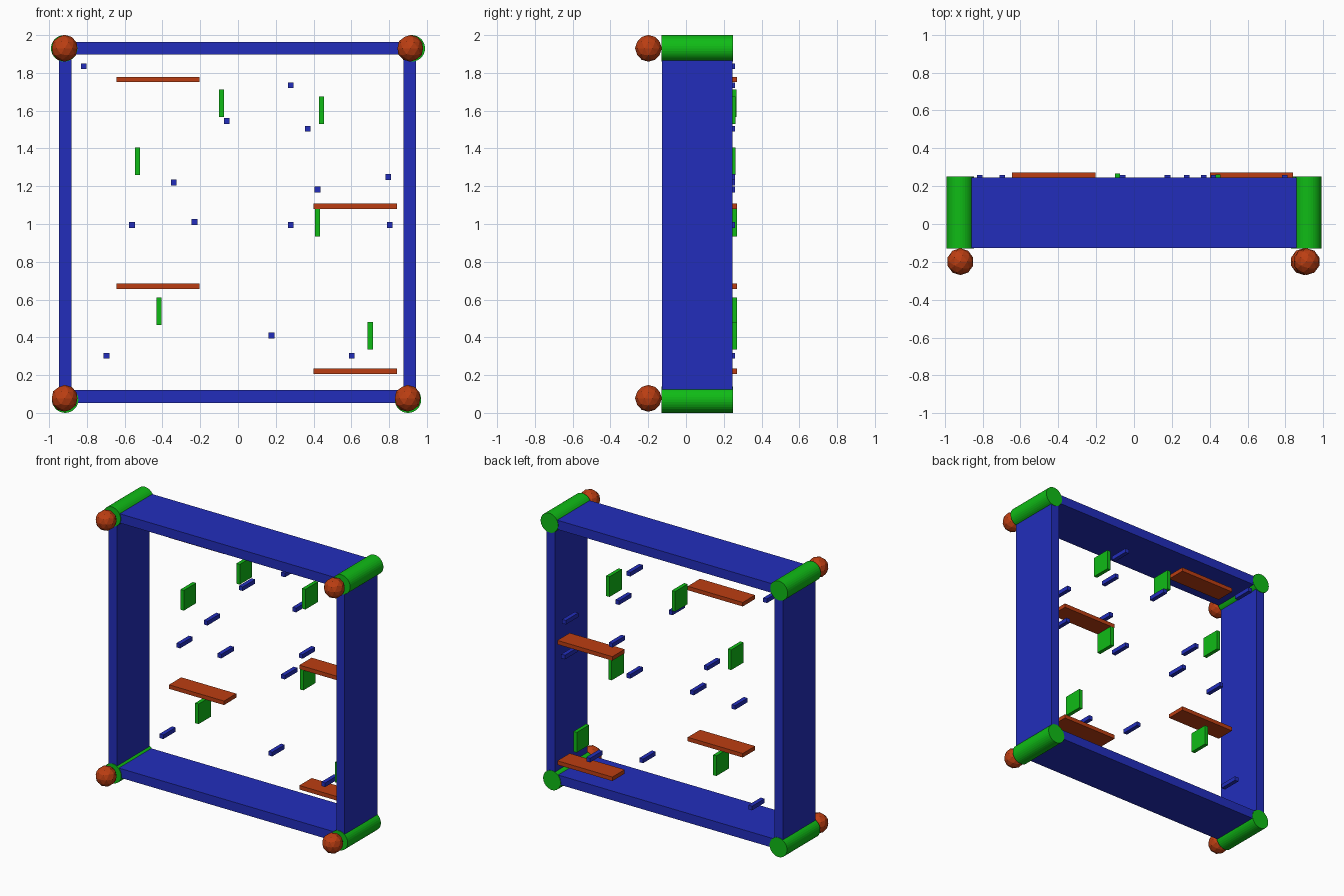
import bpy
from math import radians

if "Cube" in bpy.data.objects:
    bpy.data.objects.remove(bpy.data.objects["Cube"])


def material(name, rgb):
    m = bpy.data.materials.new(name)
    m.diffuse_color = (*rgb, 1)
    m.use_nodes = True
    m.node_tree.nodes["Principled BSDF"].inputs["Base Color"].default_value = m.diffuse_color
    return m


BLUE = material("blue", (0.016, 0.027, 0.50))
GREEN = material("green", (0.005, 0.50, 0.008))
RUST = material("rust", (0.50, 0.048, 0.006))


def finish(name, mat):
    ob = bpy.context.object
    ob.name = name
    ob.data.materials.append(mat)
    return ob


def box(name, mat, x, y, z):
    """Box from (min, max) ranges on each axis."""
    bpy.ops.mesh.primitive_cube_add(size=1, location=[sum(r) / 2 for r in (x, y, z)])
    ob = finish(name, mat)
    ob.scale = [r[1] - r[0] for r in (x, y, z)]
    bpy.ops.object.transform_apply(location=False, rotation=False, scale=True)
    return ob


def around(c, size):
    return (c - size / 2, c + size / 2)


# Frame boards
DEPTH = (-0.126, 0.247)
for name, z in (("top_board", 1.931), ("bottom_board", 0.087)):
    box(name, BLUE, (-0.91, 0.905), DEPTH, around(z, 0.067))
for name, x in (("left_board", -0.915), ("right_board", 0.91)):
    box(name, BLUE, around(x, 0.067), DEPTH, (0.08, 1.93))

# Corner posts with a ball on the front end of each
for name, x, ball_x, z in (("top_left", -0.92, -0.918, 1.93), ("top_right", 0.92, 0.912, 1.93),
                           ("bottom_left", -0.915, -0.918, 0.07), ("bottom_right", 0.90, 0.898, 0.07)):
    bpy.ops.mesh.primitive_cylinder_add(vertices=32, radius=0.07, depth=0.38,
                                        location=(x, 0.06, z), rotation=(radians(90), 0, 0))
    finish(name + "_post", GREEN)
    bpy.ops.mesh.primitive_ico_sphere_add(subdivisions=2, radius=0.071,
                                          location=(ball_x, -0.199, max(z, 0.077)))
    finish(name + "_ball", RUST)

# Flat horizontal shelves
for x, z in ((-0.424, 1.765), (0.621, 1.093), (-0.424, 0.671), (0.621, 0.221)):
    box("shelf", RUST, around(x, 0.441), (0.13, 0.271), around(z, 0.029))

# Upright square plates
for x, z, back in ((-0.087, 1.639, 0.267), (0.443, 1.602, 0.262), (-0.532, 1.333, 0.262),
                   (0.42, 1.007, 0.27), (-0.419, 0.538, 0.27), (0.70, 0.409, 0.27)):
    box("plate", GREEN, around(x, 0.027), (back - 0.142, back), around(z, 0.146))

# Small square pegs
for x, z in ((-0.816, 1.836), (0.279, 1.735), (-0.059, 1.545), (0.369, 1.505), (-0.341, 1.22),
             (0.421, 1.183), (0.796, 1.249), (-0.561, 0.995), (-0.23, 1.011), (0.279, 0.995),
             (0.803, 0.995), (0.177, 0.41), (-0.696, 0.302), (0.602, 0.302)):
    box("peg", BLUE, around(x, 0.03), (0.117, 0.26), around(z, 0.03))
